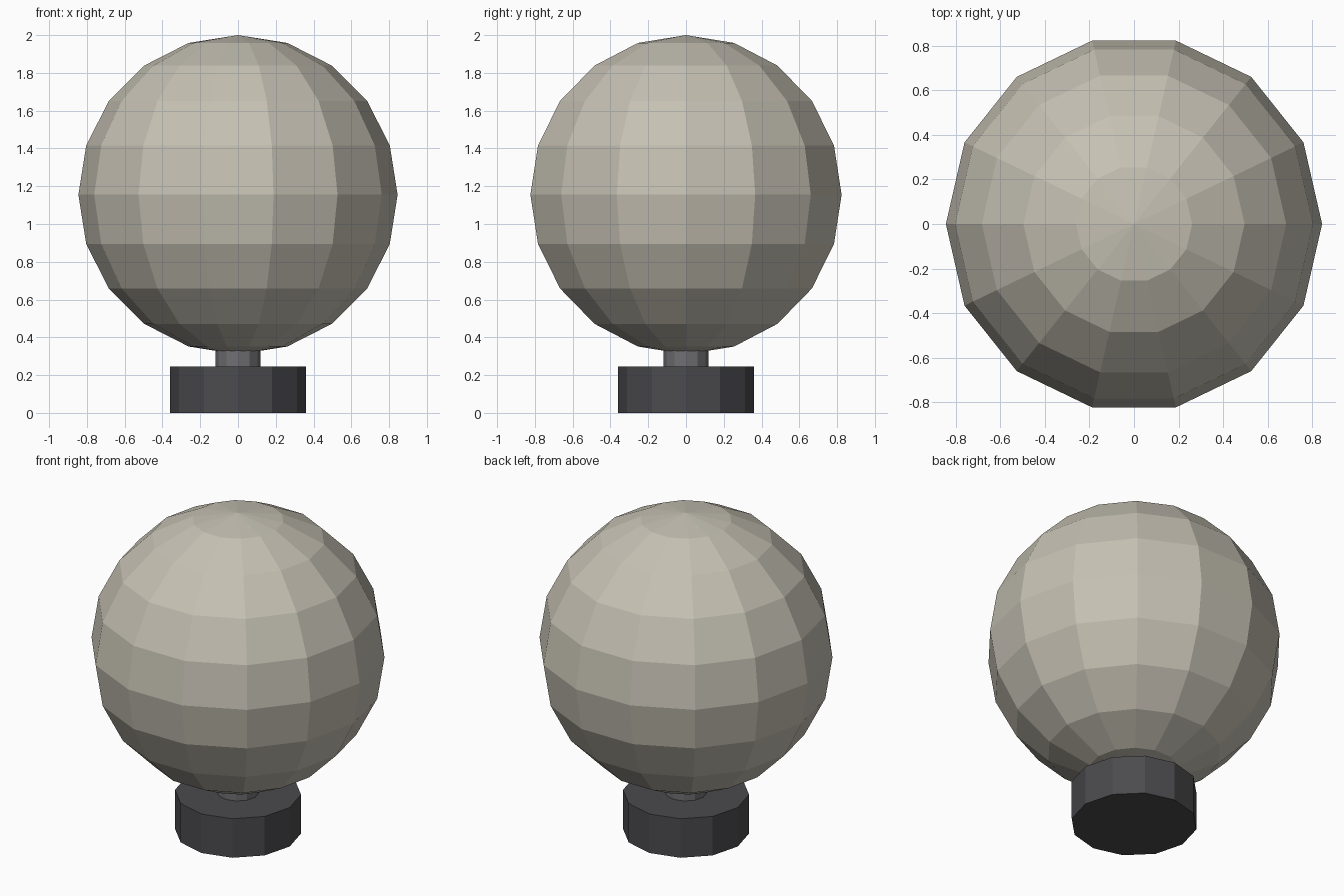
import bpy, math

if "Cube" in bpy.data.objects:
    bpy.data.objects.remove(bpy.data.objects["Cube"])


def colour(obj, name, rgb):
    mat = bpy.data.materials.new(name)
    mat.diffuse_color = (*rgb, 1)
    mat.use_nodes = True
    mat.node_tree.nodes["Principled BSDF"].inputs["Base Color"].default_value = mat.diffuse_color
    obj.data.materials.append(mat)


def cylinder(name, radius, z0, z1, rgb):
    bpy.ops.mesh.primitive_cylinder_add(
        vertices=12, radius=radius, depth=z1 - z0, location=(0, 0, (z0 + z1) / 2))
    obj = bpy.context.object
    obj.name = name
    colour(obj, name + "_colour", rgb)
    return obj


# Screw base and the thin neck rising into the globe
cylinder("base", 0.36, 0.0, 0.245, (0.07, 0.07, 0.075))
cylinder("neck", 0.12, 0.245, 0.33, (0.16, 0.16, 0.17))

# Faceted globe, with a corner column facing straight front and back
bpy.ops.mesh.primitive_uv_sphere_add(
    segments=14, ring_count=10, radius=0.845, location=(0, 0, 1.155),
    rotation=(0, 0, math.pi / 2))
globe = bpy.context.object
globe.name = "globe"
bpy.ops.object.transform_apply(location=False, rotation=True, scale=False)
colour(globe, "globe_colour", (0.56, 0.53, 0.45))
